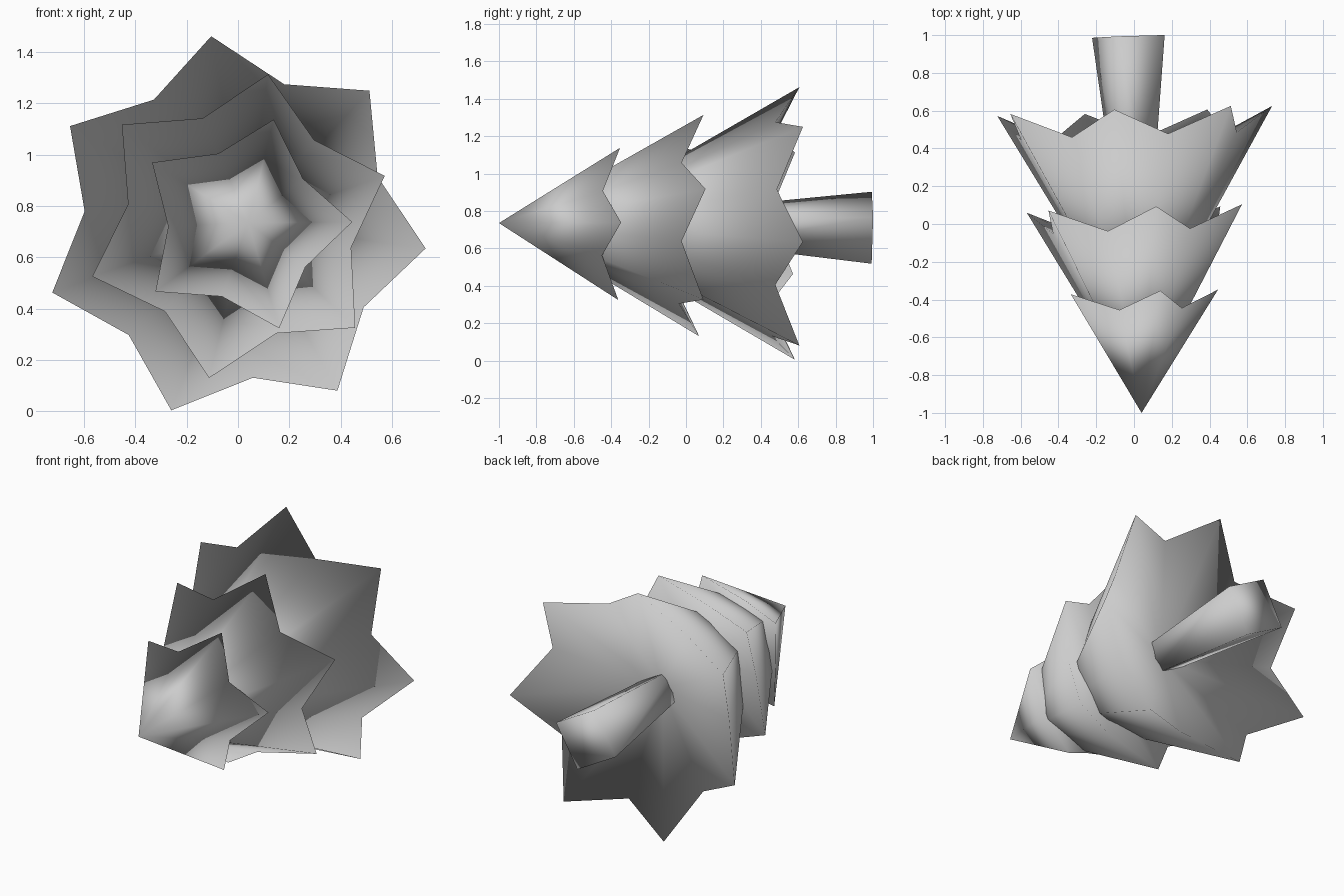
import bpy, bmesh
from math import cos, sin, pi, radians
from mathutils import Vector

cube = bpy.data.objects.get("Cube")
if cube:
    bpy.data.objects.remove(cube)

# Single plain colour
grey = bpy.data.materials.new("plain_grey")
grey.use_nodes = True
colour = (0.604, 0.604, 0.604, 1)
grey.diffuse_color = colour
grey.node_tree.nodes["Principled BSDF"].inputs["Base Color"].default_value = colour

# The tree lies along a slightly tilted axis, apex towards the front
APEX = Vector((0.04, -1, 0.735))
AXIS = Vector((-0.035, 1, -0.0125))
D = AXIS.normalized()
U = (Vector((1, 0, 0)) - D * D.x).normalized()
V = U.cross(D).normalized()
if V.z < 0:
    V = -V


def place(y, radius=0, angle=0):
    """Point at station y along the axis, offset around it."""
    return APEX + AXIS * (y + 1) + (U * cos(angle) + V * sin(angle)) * radius


def finish(name, bm):
    bmesh.ops.recalc_face_normals(bm, faces=bm.faces)
    mesh = bpy.data.meshes.new(name)
    bm.to_mesh(mesh)
    bm.free()
    mesh.materials.append(grey)
    for poly in mesh.polygons:
        poly.use_smooth = True
    obj = bpy.data.objects.new(name, mesh)
    bpy.context.collection.objects.link(obj)
    return obj


def tier(name, points, start, top, hollow, tip, valley):
    """Star-rimmed cone with a hollow underside; tip and valley are (radius, y)."""
    bm = bmesh.new()
    apex = bm.verts.new(place(top))
    under = bm.verts.new(place(hollow))
    rim = []
    for i in range(points * 2):
        radius, y = valley if i % 2 else tip
        rim.append(bm.verts.new(place(y, radius, radians(start) + pi * i / points)))
    for i, a in enumerate(rim):
        b = rim[(i + 1) % len(rim)]
        bm.faces.new((apex, a, b))
        bm.faces.new((under, b, a))
    finish(name, bm)


# Branch tiers, from the tip to the base
tier("top_branches", 5, 1.5, -1.0, -0.58, (0.428, -0.362), (0.293, -0.455))
tier("middle_branches", 6, 19, -0.93, -0.22, (0.603, 0.082), (0.443, -0.038))
tier("lower_branches", 7, -6.1, -0.66, 0.225, (0.752, 0.6), (0.59, 0.464))

# Square trunk flaring towards its end
bm = bmesh.new()
rings = [[bm.verts.new(place(y, r, radians(16) + pi / 2 * i)) for i in range(4)]
         for y, r in ((0.15, 0.104), (0.993, 0.2))]
for i in range(4):
    j = (i + 1) % 4
    bm.faces.new((rings[0][i], rings[0][j], rings[1][j], rings[1][i]))
for ring in rings:
    bm.faces.new(ring)
finish("trunk", bm)
